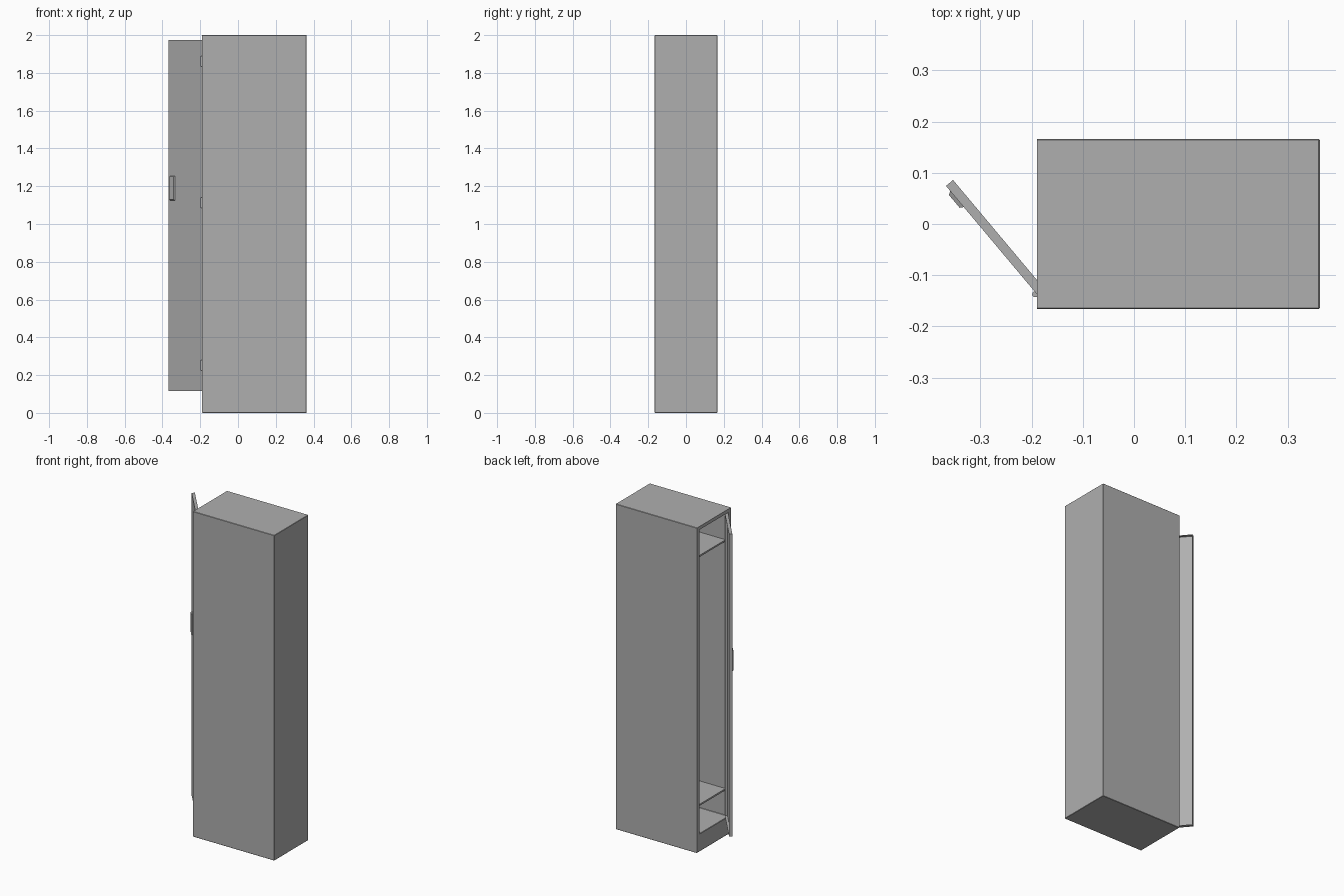
import bpy, bmesh, math
from mathutils import Matrix, Vector

if "Cube" in bpy.data.objects:
    bpy.data.objects.remove(bpy.data.objects["Cube"])

grey = bpy.data.materials.new("locker_grey")
grey.diffuse_color = (0.43, 0.43, 0.43, 1)
grey.use_nodes = True
grey.node_tree.nodes["Principled BSDF"].inputs["Base Color"].default_value = grey.diffuse_color

X0, X1, Y, H = -0.19, 0.363, 0.166, 2.0      # cabinet limits
HINGE = Vector((X0, -0.137, 0))
SWING = Matrix.Translation(HINGE) @ Matrix.Rotation(math.radians(40), 4, 'Z')


def finish(name, bm, matrix=None):
    bmesh.ops.recalc_face_normals(bm, faces=bm.faces[:])
    mesh = bpy.data.meshes.new(name)
    bm.to_mesh(mesh)
    bm.free()
    mesh.materials.append(grey)
    ob = bpy.data.objects.new(name, mesh)
    bpy.context.collection.objects.link(ob)
    if matrix:
        ob.matrix_world = matrix
    return ob


def box_mesh(lo, hi):
    bm = bmesh.new()
    bmesh.ops.create_cube(bm, size=1)
    for v in bm.verts:
        v.co = [lo[i] + (v.co[i] + 0.5) * (hi[i] - lo[i]) for i in range(3)]
    return bm


def open_box(lo, hi, normal, rims, depth):
    """Box whose face along normal is hollowed out; rims = (y low, y high, z low, z high)."""
    bm = box_mesh(lo, hi)
    bm.normal_update()
    face = max(bm.faces, key=lambda f: f.normal.x * normal)
    face = bmesh.ops.inset_individual(bm, faces=[face], thickness=0.001) and face
    for v in face.verts:
        v.co.y = lo[1] + rims[0] if v.co.y < (lo[1] + hi[1]) / 2 else hi[1] - rims[1]
        v.co.z = lo[2] + rims[2] if v.co.z < (lo[2] + hi[2]) / 2 else hi[2] - rims[3]
    new = bmesh.ops.extrude_discrete_faces(bm, faces=[face])["faces"]
    bmesh.ops.translate(bm, verts=list(new[0].verts), vec=(-normal * depth, 0, 0))
    return bm


# Cabinet shell, open on the -x side
body = finish("cabinet_body", open_box((X0, -Y, 0), (X1, Y, H), -1,
                                       (0.025, 0.025, 0.11, 0.022), 0.54))
bev = body.modifiers.new("soft_edges", 'BEVEL')
bev.width = 0.002
bev.segments = 1

# Inner shelves
for name, z in (("upper_shelf", 1.805), ("lower_shelf", 0.275)):
    finish(name, box_mesh((X0 + 0.02, -0.142, z - 0.01), (X1 - 0.012, 0.142, z)))

# Door: a shallow pan, in hinge space (y along the door, +x is the inner side)
finish("door", open_box((0, 0, 0.115), (0.018, 0.276, 1.975), 1,
                        (0.004, 0.004, 0.004, 0.004), 0.014), SWING)

# Handle plate with chamfered rim
bm = box_mesh((-0.007, 0.222, 1.125), (0, 0.263, 1.255))
for v in bm.verts:
    if v.co.x < -0.003:
        v.co.y += 0.004 if v.co.y < 0.24 else -0.004
        v.co.z += 0.004 if v.co.z < 1.19 else -0.004
finish("door_handle", bm, SWING)

# Hinge knuckles
for i, z in enumerate((0.253, 1.112, 1.862)):
    bm = bmesh.new()
    bmesh.ops.create_cone(bm, cap_ends=True, segments=12, radius1=0.006,
                          radius2=0.006, depth=0.056)
    finish(f"hinge_{i + 1}", bm, Matrix.Translation((X0 - 0.003, -0.137, z)))
